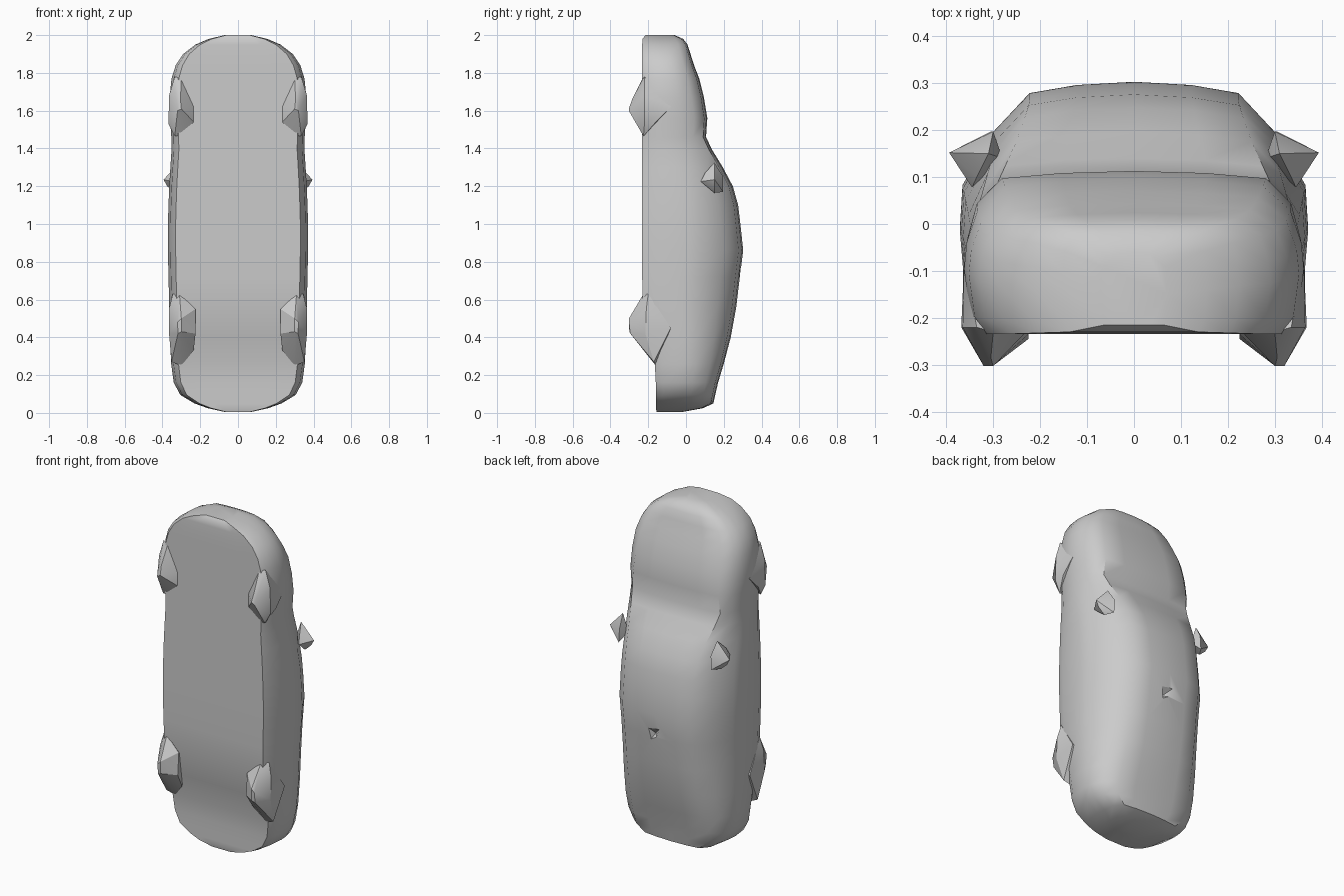
import bpy, bmesh, math
from mathutils import Vector

cube = bpy.data.objects.get("Cube")
if cube:
    bpy.data.objects.remove(cube, do_unlink=True)

grey = bpy.data.materials.new("plain grey")
grey.use_nodes = True
grey.diffuse_color = (0.6, 0.6, 0.6, 1)
bsdf = next(n for n in grey.node_tree.nodes if n.type == 'BSDF_PRINCIPLED')
bsdf.inputs["Base Color"].default_value = (0.6, 0.6, 0.6, 1)
bsdf.inputs["Roughness"].default_value = 0.8


def finish(name, bm, angle):
    """Turn a bmesh into a shaded, coloured object."""
    bmesh.ops.recalc_face_normals(bm, faces=bm.faces)
    me = bpy.data.meshes.new(name)
    bm.to_mesh(me)
    bm.free()
    me.materials.append(grey)
    ob = bpy.data.objects.new(name, me)
    bpy.context.collection.objects.link(ob)
    bpy.ops.object.select_all(action='DESELECT')
    ob.select_set(True)
    bpy.context.view_layer.objects.active = ob
    bpy.ops.object.shade_smooth_by_angle(angle=math.radians(angle))
    return ob


def hull(name, points, side=1, angle=25):
    """Closed faceted lump around a few points, mirrored by side."""
    bm = bmesh.new()
    for x, y, z in points:
        bm.verts.new((x * side, y, z))
    res = bmesh.ops.convex_hull(bm, input=bm.verts)
    inside = [g for g in res["geom_interior"] if isinstance(g, bmesh.types.BMVert)]
    bmesh.ops.delete(bm, geom=inside, context='VERTS')
    return finish(name, bm, angle)


# Body stations from tail to nose: z, half width, floor y, top y, belt and roof width ratios
stations = [
    (0.005, 0.07, -0.155, -0.02, 0.95, 0.70),
    (0.025, 0.16, -0.160, 0.09, 0.95, 0.75),
    (0.050, 0.23, -0.160, 0.145, 0.95, 0.78),
    (0.095, 0.305, -0.160, 0.155, 0.93, 0.75),
    (0.16, 0.340, -0.160, 0.170, 0.90, 0.70),
    (0.26, 0.354, -0.165, 0.200, 0.87, 0.66),
    (0.40, 0.360, -0.195, 0.237, 0.84, 0.63),
    (0.56, 0.364, -0.228, 0.266, 0.82, 0.61),
    (0.72, 0.368, -0.232, 0.285, 0.81, 0.60),
    (0.86, 0.371, -0.234, 0.303, 0.81, 0.60),
    (1.00, 0.371, -0.234, 0.288, 0.81, 0.60),
    (1.10, 0.368, -0.234, 0.276, 0.81, 0.61),
    (1.20, 0.364, -0.234, 0.248, 0.82, 0.64),
    (1.30, 0.358, -0.234, 0.195, 0.87, 0.70),
    (1.39, 0.352, -0.234, 0.140, 0.92, 0.78),
    (1.46, 0.353, -0.234, 0.106, 0.94, 0.82),
    (1.56, 0.360, -0.234, 0.113, 0.93, 0.78),
    (1.67, 0.362, -0.234, 0.095, 0.92, 0.76),
    (1.77, 0.352, -0.234, 0.070, 0.92, 0.75),
    (1.84, 0.330, -0.234, 0.043, 0.92, 0.75),
    (1.90, 0.290, -0.234, 0.024, 0.93, 0.76),
    (1.95, 0.225, -0.232, 0.008, 0.94, 0.78),
    (1.98, 0.155, -0.230, -0.015, 0.95, 0.80),
    (2.00, 0.070, -0.215, -0.06, 0.95, 0.80),
]


def half_section(w, yb, yt, belt, roof):
    """Half outline from floor centre round to top centre."""
    h = yt - yb
    shape = [(0, 0), (0.5, 0), (0.89, 0), (0.965, 0.12), (1, 0.42), (0.985, 0.59),
             (belt, 0.80), (roof, 0.955), (roof * 0.55, 0.987), (0, 1)]
    return [(x * w, yb + t * h) for x, t in shape]


bm = bmesh.new()
rings = []
for z, *params in stations:
    half = half_section(*params)
    outline = half + [(-x, y) for x, y in half[-2:0:-1]]
    rings.append([bm.verts.new((x, y, z)) for x, y in outline])
n = len(rings[0])
for a, b in zip(rings, rings[1:]):
    for i in range(n):
        j = (i + 1) % n
        bm.faces.new((a[i], a[j], b[j], b[i]))
bm.faces.new(rings[0])
bm.faces.new(rings[-1])
body = finish("car_body", bm, 42)

# Small angular dent in the roof
cutter = hull("dent_cutter", [(-0.05, 0.31, 0.80), (0.00, 0.32, 0.75), (0.06, 0.31, 0.79),
                              (0.045, 0.31, 0.67), (-0.03, 0.31, 0.72), (0.02, 0.255, 0.73)])
cutter.hide_render = True
cut = body.modifiers.new("roof_dent", 'BOOLEAN')
cut.operation = 'DIFFERENCE'
cut.solver = 'EXACT'
cut.object = cutter
bpy.ops.object.select_all(action='DESELECT')
body.select_set(True)
bpy.context.view_layer.objects.active = body
bpy.ops.object.modifier_apply(modifier=cut.name)
bpy.data.objects.remove(cutter, do_unlink=True)

for side, label in ((1, "left"), (-1, "right")):
    # Rear wheel: ridge, inner foot and outer wall
    hull("rear_wheel_" + label, [
        (0.30, -0.302, 0.50), (0.32, -0.302, 0.48), (0.30, -0.300, 0.43), (0.318, -0.295, 0.42),
        (0.225, -0.235, 0.55), (0.225, -0.245, 0.42), (0.235, -0.19, 0.33), (0.30, -0.16, 0.25),
        (0.31, -0.225, 0.63), (0.345, -0.20, 0.63), (0.365, -0.21, 0.55), (0.365, -0.215, 0.42),
        (0.352, -0.17, 0.27), (0.364, -0.08, 0.45), (0.28, -0.08, 0.45)], side)
    # Front wheel
    hull("front_wheel_" + label, [
        (0.30, -0.303, 0.01 + 1.60), (0.32, -0.303, 1.60), (0.305, -0.285, 1.66),
        (0.235, -0.235, 1.62), (0.235, -0.235, 1.54), (0.30, -0.225, 1.47), (0.335, -0.225, 1.465),
        (0.30, -0.23, 1.77), (0.335, -0.22, 1.78), (0.365, -0.22, 1.68), (0.368, -0.22, 1.53),
        (0.364, -0.16, 1.54), (0.362, -0.08, 1.62), (0.28, -0.08, 1.62)], side)
    # Door mirror: pointed wedge
    hull("door_mirror_" + label, [
        (0.394, 0.152, 1.235), (0.375, 0.150, 1.20), (0.345, 0.078, 1.225), (0.335, 0.150, 1.165),
        (0.305, 0.197, 1.17), (0.300, 0.197, 1.25), (0.310, 0.150, 1.325), (0.335, 0.10, 1.27),
        (0.28, 0.14, 1.22)], side)
